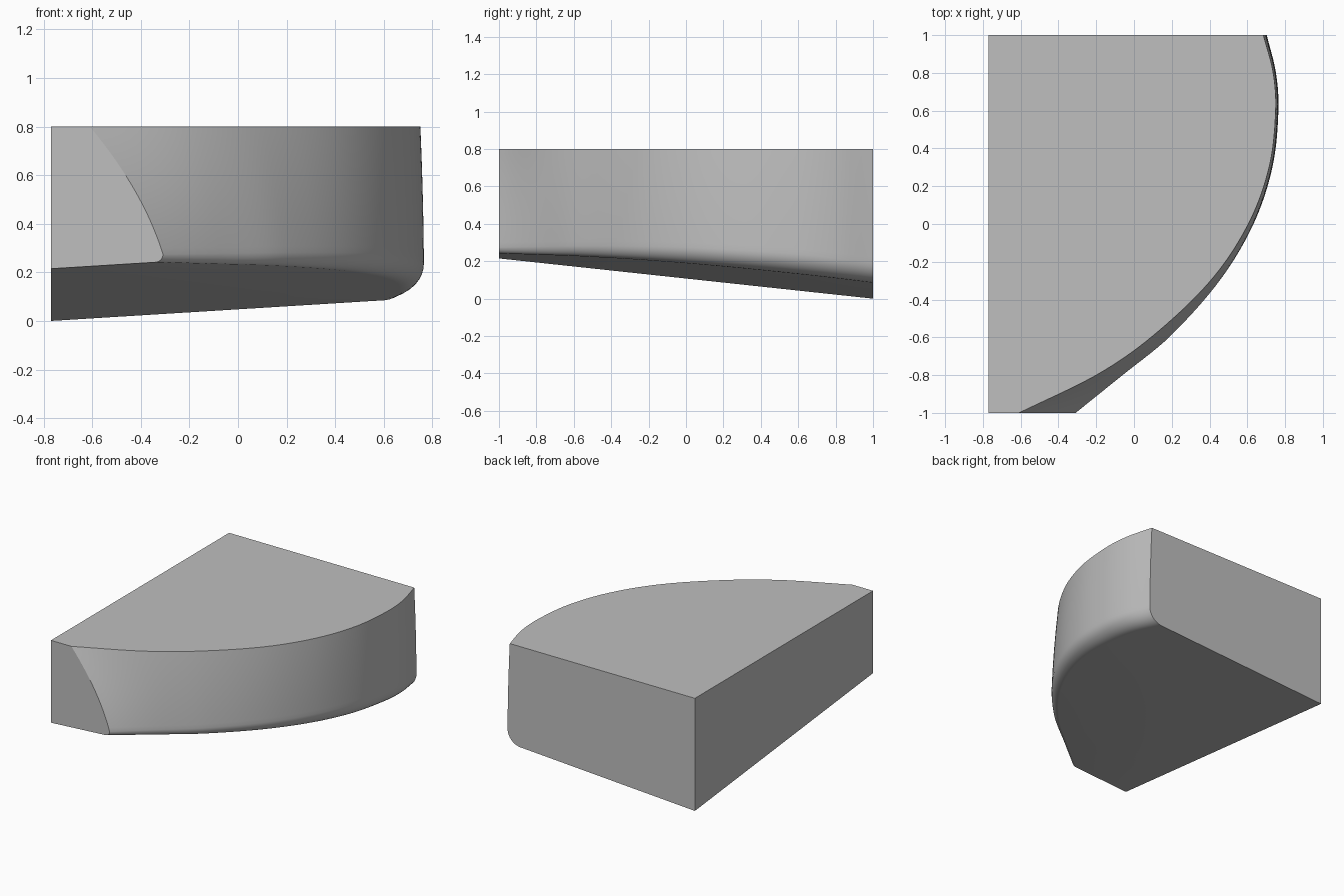
import bpy, bmesh, math
from mathutils import Vector

default = bpy.data.objects.get("Cube")
if default:
    bpy.data.objects.remove(default)

grey = bpy.data.materials.new("plain_grey")
grey.use_nodes = True
grey.diffuse_color = (0.52, 0.52, 0.52, 1)
grey.node_tree.nodes["Principled BSDF"].inputs["Base Color"].default_value = grey.diffuse_color

LEFT, TOP = -0.77, 0.8
STATIONS, WALL, ROUND = 64, 20, 8

# Rim outline: y, top edge x, outward lean of the wall, bottom rounding radius
RIM = [(-1, -0.61, 0.31, 0.03), (-0.8, -0.2, 0.145, 0.04), (-0.6, 0.09, 0.10, 0.05),
       (-0.3, 0.405, 0.05, 0.065), (0, 0.605, 0.028, 0.08), (0.3, 0.715, 0.018, 0.09),
       (0.6, 0.75, 0.015, 0.1), (0.8, 0.737, 0.015, 0.1), (1, 0.685, 0.018, 0.1)]


def rim_at(y):
    """Smooth cubic interpolation of the rim outline."""
    i = next((k for k in range(len(RIM) - 1) if y <= RIM[k + 1][0]), len(RIM) - 2)

    def slope(k, c):
        a, b = RIM[max(k - 1, 0)], RIM[min(k + 1, len(RIM) - 1)]
        return (b[c] - a[c]) / (b[0] - a[0])
    a, b = RIM[i], RIM[i + 1]
    h = b[0] - a[0]
    t = (y - a[0]) / h
    return [a[c] * (1 + 2 * t) * (1 - t) ** 2 + b[c] * t * t * (3 - 2 * t)
            + h * slope(i, c) * t * (1 - t) ** 2 - h * slope(i + 1, c) * t * t * (1 - t)
            for c in (1, 2, 3)]


def floor_z(x, y):
    """Tilted underside plane."""
    return 0.062 * (x - LEFT) + 0.1075 * (1 - y)


def section(y):
    """Closed cross-section: curved wall, rounded lower edge, flat left side."""
    x_top, lean, r = rim_at(y)
    x_low = x_top + lean
    z_low = floor_z(x_low, y)
    curve = 0.5 if y < -0.5 else min(1.0, 0.5 + (y + 0.5))
    pts = []
    for k in range(WALL + 1):
        z = TOP + (z_low + r - TOP) * k / WALL
        t = (TOP - z) / (TOP - z_low)
        pts.append((x_top + lean * ((1 + curve) * t - curve * t * t), z))
    x_wall = pts[-1][0]
    for k in range(1, ROUND + 1):
        a = math.pi / 2 * k / ROUND
        x = x_wall - r * (1 - math.cos(a))
        pts.append((x, floor_z(x, y) + r * (1 - math.sin(a))))
    pts += [(LEFT, floor_z(LEFT, y)), (LEFT, TOP)]
    return [Vector((x, y, z)) for x, z in pts]


# Loft the sections from front to back
bm = bmesh.new()
rings = [[bm.verts.new(p) for p in section(-1 + 2 * s / STATIONS)] for s in range(STATIONS + 1)]
n = len(rings[0])
for a, b in zip(rings, rings[1:]):
    for k in range(n):
        m = (k + 1) % n
        bm.faces.new((a[k], a[m], b[m], b[k]))
bm.faces.new(rings[0])
bm.faces.new(rings[-1])
bmesh.ops.recalc_face_normals(bm, faces=bm.faces)

mesh = bpy.data.meshes.new("curved_wedge_block")
bm.to_mesh(mesh)
bm.free()
mesh.materials.append(grey)
block = bpy.data.objects.new("curved_wedge_block", mesh)
bpy.context.collection.objects.link(block)

# Smooth the wall, keep the flat sides crisp
bpy.ops.object.select_all(action="DESELECT")
block.select_set(True)
bpy.context.view_layer.objects.active = block
bpy.ops.object.shade_smooth_by_angle(angle=math.radians(30))
